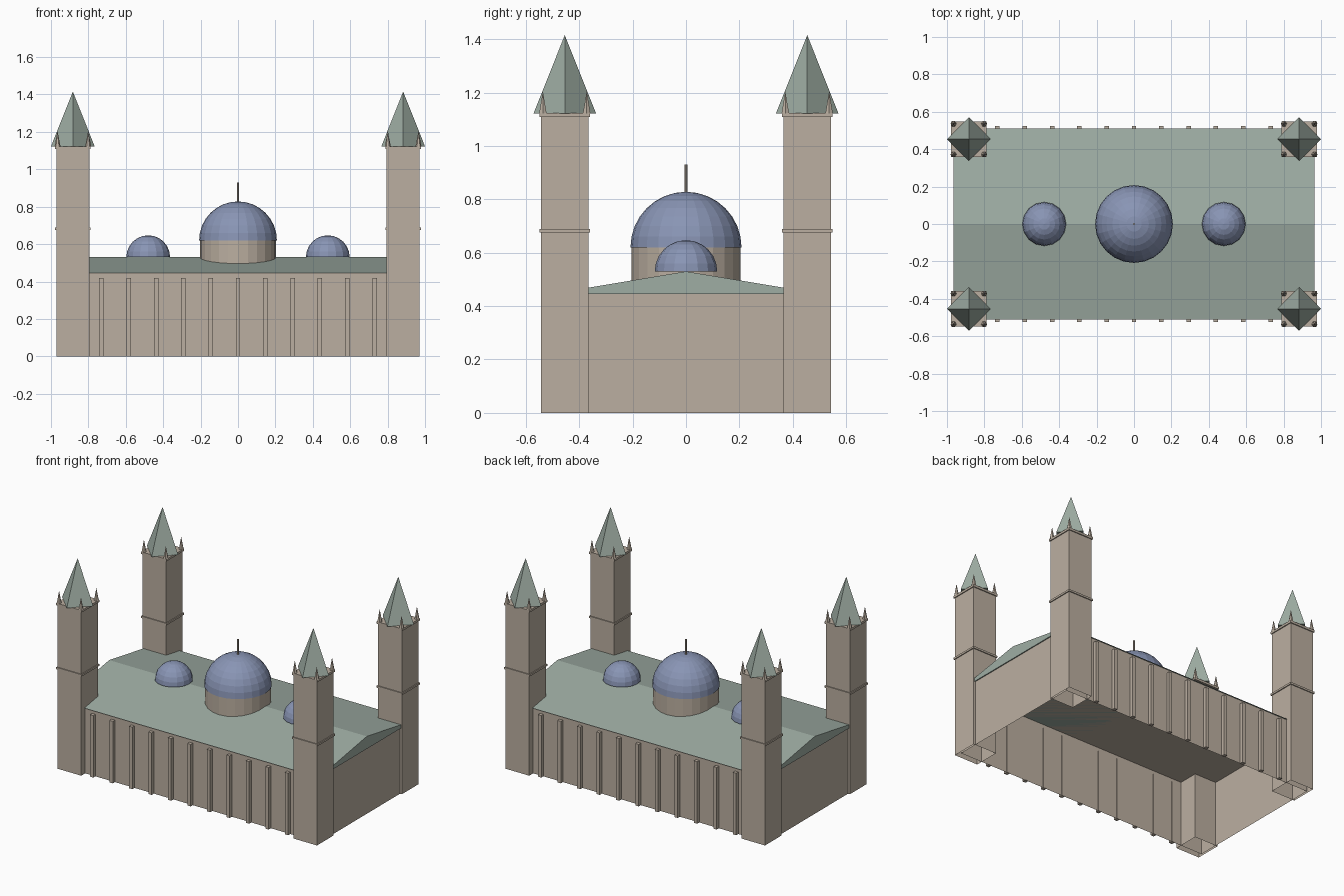
import bpy
import bmesh
from math import pi
from mathutils import Matrix, Vector

cube = bpy.data.objects.get("Cube")
if cube:
    bpy.data.objects.remove(cube, do_unlink=True)


def make_material(name, rgb):
    mat = bpy.data.materials.new(name)
    mat.use_nodes = True
    colour = (*rgb, 1.0)
    mat.diffuse_color = colour
    mat.node_tree.nodes["Principled BSDF"].inputs["Base Color"].default_value = colour
    return mat


STONE = make_material("warm stone", (0.50, 0.43, 0.355))
ROOF = make_material("pale green roofing", (0.345, 0.42, 0.37))
DOME = make_material("slate blue", (0.25, 0.30, 0.46))


def finish(name, bm, mat):
    mesh = bpy.data.meshes.new(name)
    bm.to_mesh(mesh)
    bm.free()
    mesh.materials.append(mat)
    obj = bpy.data.objects.new(name, mesh)
    bpy.context.collection.objects.link(obj)
    return obj


def box(name, centre, half, z0, z1, mat, open_base=False):
    bm = bmesh.new()
    place = Matrix.Translation((*centre, (z0 + z1) / 2))
    size = Matrix.Diagonal((half[0] * 2, half[1] * 2, z1 - z0, 1))
    bmesh.ops.create_cube(bm, size=1, matrix=place @ size)
    if open_base:
        bm.normal_update()
        base = [f for f in bm.faces if f.normal.z < -0.5]
        bmesh.ops.delete(bm, geom=base, context="FACES_ONLY")
    return finish(name, bm, mat)


def cone(name, centre, r0, r1, z0, z1, sides, mat, turn=0.0):
    bm = bmesh.new()
    place = Matrix.Translation((*centre, (z0 + z1) / 2)) @ Matrix.Rotation(turn, 4, "Z")
    bmesh.ops.create_cone(bm, cap_ends=True, segments=sides, radius1=r0,
                          radius2=r1, depth=z1 - z0, matrix=place)
    bmesh.ops.remove_doubles(bm, verts=bm.verts, dist=1e-5)
    return finish(name, bm, mat)


def half_dome(name, x, z, radius, sides, rings):
    bm = bmesh.new()
    bmesh.ops.create_uvsphere(bm, u_segments=sides, v_segments=rings * 2, radius=radius)
    geom = bm.verts[:] + bm.edges[:] + bm.faces[:]
    bmesh.ops.bisect_plane(bm, geom=geom, dist=1e-5, plane_co=(0, 0, 0),
                           plane_no=(0, 0, 1), clear_inner=True)
    rim = [e for e in bm.edges if e.is_boundary]
    bmesh.ops.contextual_create(bm, geom=rim)
    bmesh.ops.translate(bm, verts=bm.verts, vec=(x, 0, z))
    return finish(name, bm, DOME)


# Hall walls, open underneath
EAVE, RIDGE = 0.445, 0.53
box("hall_walls", (0, 0), (0.958, 0.50), 0, EAVE, STONE, open_base=True)

# Gabled roof: triangular profile drawn out along x
bm = bmesh.new()
profile = [bm.verts.new((-0.965, y, z)) for y, z in ((-0.51, EAVE), (0.51, EAVE), (0, RIDGE))]
gable = bm.faces.new(profile)
drawn = bmesh.ops.extrude_face_region(bm, geom=[gable], use_keep_orig=True)
moved = [v for v in drawn["geom"] if isinstance(v, bmesh.types.BMVert)]
bmesh.ops.translate(bm, verts=moved, vec=Vector((1.93, 0, 0)))
bmesh.ops.recalc_face_normals(bm, faces=bm.faces)
finish("gable_roof", bm, ROOF)

# Pilasters along the front and back walls
for side, label in ((-1, "front"), (1, "back")):
    for i in range(-5, 6):
        box(f"{label}_pilaster", (i * 0.146, side * 0.51), (0.012, 0.013), 0, 0.42, STONE)

# Central drum, dome and finial
cone("dome_drum", (0, 0), 0.204, 0.204, 0.45, 0.62, 24, STONE)
half_dome("main_dome", 0, 0.62, 0.208, 24, 8)
cone("dome_finial", (0, 0), 0.005, 0.005, 0.82, 0.93, 8, STONE)

# Small side domes on the ridge
for x in (-0.48, 0.48):
    half_dome("side_dome", x, RIDGE, 0.117, 16, 6)

# Corner towers with band, cornice, pinnacles and spire
SIGNS = [(sx, sy) for sx in (-1, 1) for sy in (-1, 1)]
for sx, sy in SIGNS:
    c = (sx * 0.883, sy * 0.454)
    box("tower_shaft", c, (0.0885, 0.0885), 0, 1.115, STONE, open_base=True)
    box("tower_band", c, (0.095, 0.095), 0.675, 0.688, STONE)
    box("tower_cornice", c, (0.095, 0.095), 1.108, 1.123, STONE)
    cone("tower_spire", c, 0.117, 0, 1.122, 1.415, 4, ROOF)
    for px, py in SIGNS:
        tip = (c[0] + px * 0.082, c[1] + py * 0.082)
        cone("tower_pinnacle", tip, 0.016, 0, 1.122, 1.205, 6, STONE, pi / 6)
